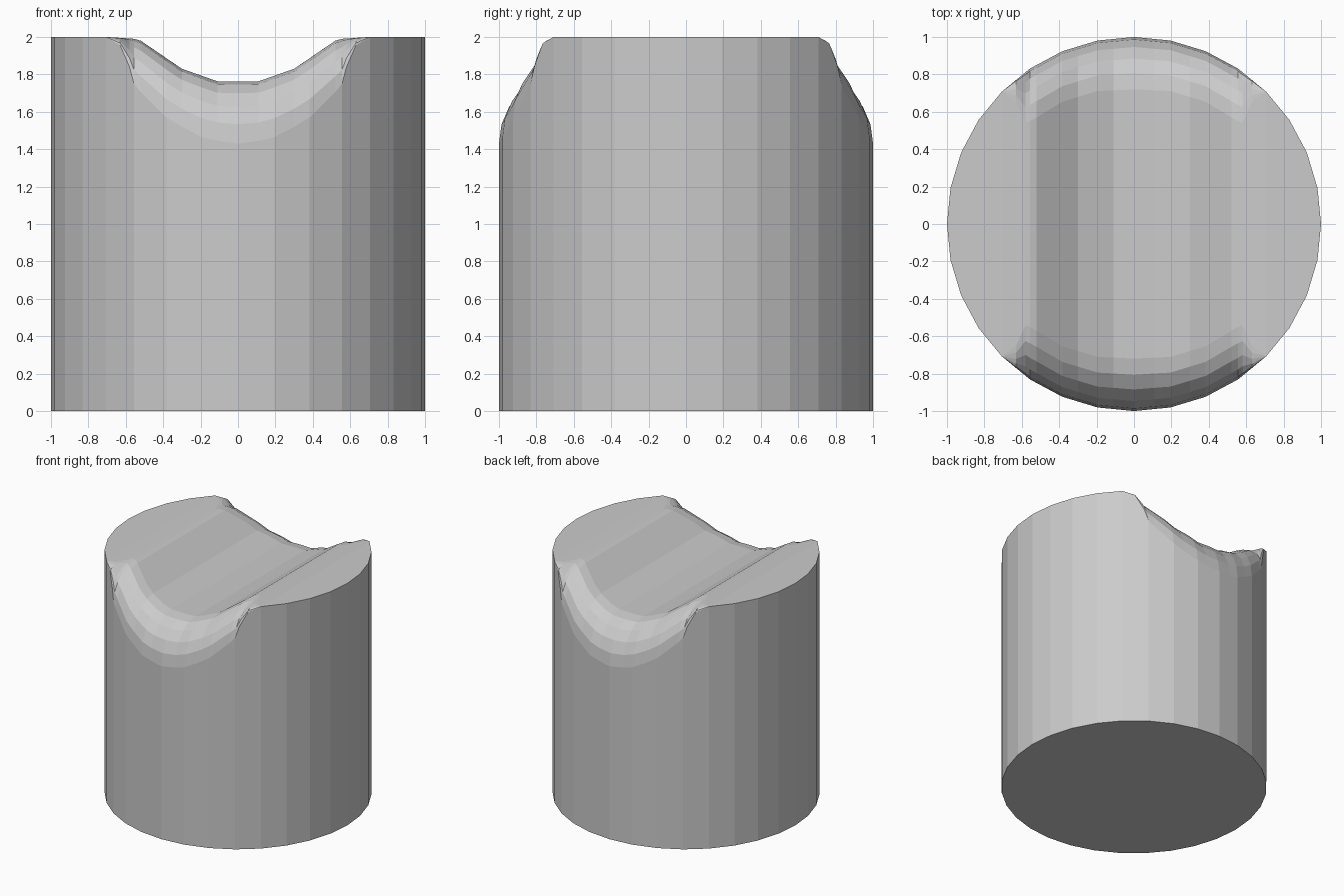
import bpy, bmesh, math

if "Cube" in bpy.data.objects:
    bpy.data.objects.remove(bpy.data.objects["Cube"])

SIDES, ARC = 32, 5
# Half profile: x, groove height, lower rim height, rim rounding depth
HALF = [(0.0, 1.763, 1.43, .28), (.11, 1.763, 1.445, .275), (.195, 1.793, 1.465, .27),
        (.30, 1.83, 1.52, .27), (.383, 1.886, 1.57, .27), (.52, 1.98, 1.705, .28),
        (.556, 1.99, 1.75, .28), (.58, 1.992, 1.84, .27), (.63, 1.995, 1.955, .12),
        (.707, 2, 2, 0), (.831, 2, 2, 0), (.924, 2, 2, 0), (.981, 2, 2, 0), (1, 2, 2, 0)]


def wall_y(x):
    """Half depth of the 32-sided column at x."""
    step = 2 * math.pi / SIDES
    k = min(int(math.asin(min(x, 1)) / step + 0.01), SIDES // 4 - 1)
    a, b = k * step, (k + 1) * step
    t = (x - math.sin(a)) / (math.sin(b) - math.sin(a))
    return max(0, math.cos(a) + t * (math.cos(b) - math.cos(a)))


def section(x, top, low, depth):
    """Closed y-z slice of the column with rounded groove ends."""
    w = wall_y(abs(x))
    depth = min(depth, w)
    side = [(-w, 0)]
    for i in range(ARC + 1):
        t = i / ARC * math.pi / 2
        side.append((-w + depth * (1 - math.cos(t)), low + (top - low) * math.sin(t)))
    return [(x, y, z) for y, z in side + [(-y, z) for y, z in reversed(side)]]


# Column lofted from slices along x
stations = [(-x, *r) for x, *r in reversed(HALF[1:])] + HALF
bm = bmesh.new()
rings = [[bm.verts.new(p) for p in section(*s)] for s in stations]
for r0, r1 in zip(rings, rings[1:]):
    n = len(r0)
    for i in range(n):
        j = (i + 1) % n
        bm.faces.new((r0[i], r0[j], r1[j], r1[i]))
bmesh.ops.remove_doubles(bm, verts=bm.verts, dist=0.002)
bmesh.ops.dissolve_limit(bm, angle_limit=math.radians(0.5), verts=bm.verts, edges=bm.edges)
bmesh.ops.recalc_face_normals(bm, faces=bm.faces)
mesh = bpy.data.meshes.new("grooved_column")
bm.to_mesh(mesh)
bm.free()
bpy.context.collection.objects.link(bpy.data.objects.new("grooved_column", mesh))
